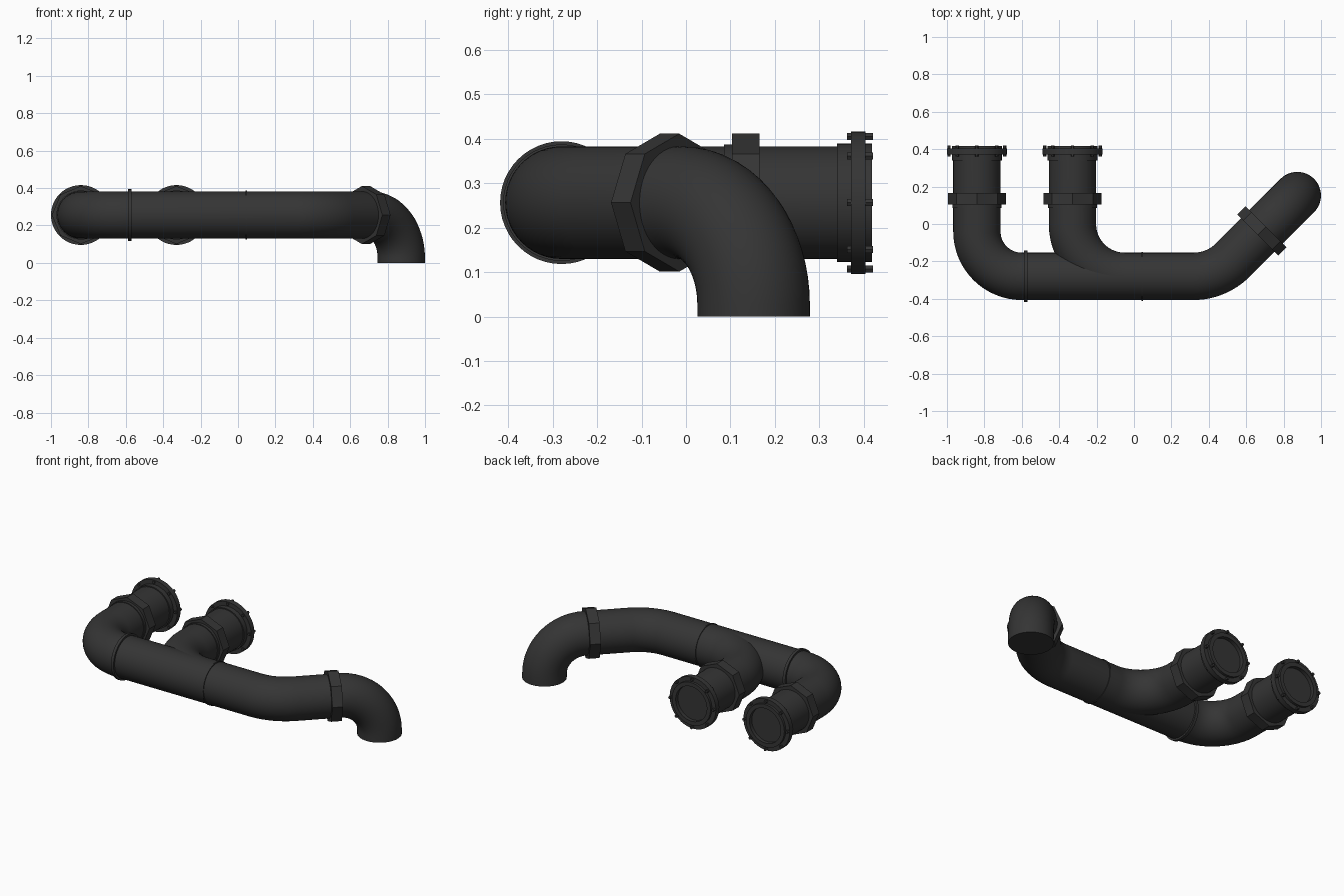
import bpy, bmesh, math
from mathutils import Vector, Matrix

if "Cube" in bpy.data.objects:
    bpy.data.objects.remove(bpy.data.objects["Cube"])

R = 0.1265      # pipe radius
ZC = 0.256      # height of the pipe axis
SEG = 48

mat = bpy.data.materials.new("dark_plastic")
mat.diffuse_color = (0.035, 0.035, 0.035, 1)
mat.use_nodes = True
mat.node_tree.nodes["Principled BSDF"].inputs["Base Color"].default_value = mat.diffuse_color


def finish(bm, name, smooth=True):
    bmesh.ops.recalc_face_normals(bm, faces=bm.faces)
    me = bpy.data.meshes.new(name)
    bm.to_mesh(me)
    bm.free()
    ob = bpy.data.objects.new(name, me)
    bpy.context.collection.objects.link(ob)
    me.materials.append(mat)
    if smooth:
        bpy.ops.object.select_all(action='DESELECT')
        ob.select_set(True)
        bpy.context.view_layer.objects.active = ob
        bpy.ops.object.shade_smooth_by_angle(angle=math.radians(35))
    return ob


def skin(bm, rings):
    n = len(rings[0])
    for a, b in zip(rings, rings[1:]):
        for i in range(n):
            j = (i + 1) % n
            bm.faces.new((a[i], a[j], b[j], b[i]))
    bm.faces.new(rings[0])
    bm.faces.new(rings[-1])


def rounded(points, radii, steps=16):
    """Polyline with each inner corner replaced by an arc."""
    pts = [Vector(p) for p in points]
    path = [pts[0]]
    for k, r in enumerate(radii, 1):
        u = (pts[k - 1] - pts[k]).normalized()
        v = (pts[k + 1] - pts[k]).normalized()
        half = u.angle(v) / 2
        centre = pts[k] + (u + v).normalized() * r / math.sin(half)
        a = pts[k] + u * r / math.tan(half) - centre
        b = pts[k] + v * r / math.tan(half) - centre
        axis, total = a.cross(b).normalized(), a.angle(b)
        path += [centre + Matrix.Rotation(total * s / steps, 3, axis) @ a
                 for s in range(steps + 1)]
    return path + [pts[-1]]


def pipe(name, points, radii):
    path = rounded(points, radii)
    bm = bmesh.new()
    t_old = (path[1] - path[0]).normalized()
    side = t_old.orthogonal().normalized()
    rings = []
    for i, p in enumerate(path):
        t = (path[min(i + 1, len(path) - 1)] - path[max(i - 1, 0)]).normalized()
        if i == len(path) - 1:
            t = (path[-1] - path[-2]).normalized()
        side = t_old.rotation_difference(t) @ side
        up = t.cross(side)
        rings.append([bm.verts.new(p + R * (math.cos(a) * side + math.sin(a) * up))
                      for a in (math.tau * s / SEG for s in range(SEG))])
        t_old = t
    skin(bm, rings)
    return finish(bm, name)


def turned(name, centre, direction, profile, seg=SEG):
    """Solid of revolution; profile is (offset along axis, radius)."""
    d = Vector(direction).normalized()
    side = d.cross(Vector((0, 0, 1)))
    up = side.cross(d)
    bm = bmesh.new()
    skin(bm, [[bm.verts.new(Vector(centre) + d * o + r * (math.cos(a) * side + math.sin(a) * up))
               for a in (math.tau * s / seg for s in range(seg))] for o, r in profile])
    return finish(bm, name, seg > 8)


def band(name, centre, direction, width, radius, seg=SEG):
    return turned(name, centre, direction, [(-width / 2, radius), (width / 2, radius)], seg)


# main run: left inlet, long header, diagonal, drop outlet
LX, BX, YM = -0.84, -0.329, -0.28
pipe("main_pipe", [(LX, 0.36, ZC), (LX, YM, ZC), (0.441, YM, ZC),
                   (0.873, 0.152, ZC), (0.873, 0.152, 0)], [0.24, 0.30, 0.23])

# swept branch merging into the header
pipe("branch_pipe", [(BX, 0.36, ZC), (BX, YM, ZC), (0.04, YM, ZC)], [0.28])

# joint rings on the header
band("header_joint_ring", (-0.578, YM, ZC), (1, 0, 0), 0.018, 0.138)
band("header_seam_ring", (0.043, YM, ZC), (1, 0, 0), 0.008, 0.131)

# octagonal nut on the diagonal
band("diagonal_nut", (0.684, -0.037, ZC), (1, 1, 0), 0.062, 0.155, 8)

# inlet fittings: socket, octagonal nut, recessed bolted flange
for side, x in (("left", LX), ("branch", BX)):
    band(side + "_socket", (x, 0.096, ZC), (0, 1, 0), 0.022, 0.131)
    band(side + "_nut", (x, 0.134, ZC), (0, 1, 0), 0.062, 0.155, 8)
    turned(side + "_flange", (x, 0, ZC), (0, 1, 0),
           [(0.34, 0.133), (0.371, 0.133), (0.371, 0.16), (0.403, 0.16),
            (0.403, 0.133), (0.418, 0.133), (0.418, 0.108), (0.395, 0.108)])
    for k in range(8):
        a = k * math.tau / 8
        band(f"{side}_bolt_{k + 1}",
             (x + 0.149 * math.cos(a), 0.391, ZC + 0.149 * math.sin(a)),
             (0, 1, 0), 0.058, 0.009, 6)
